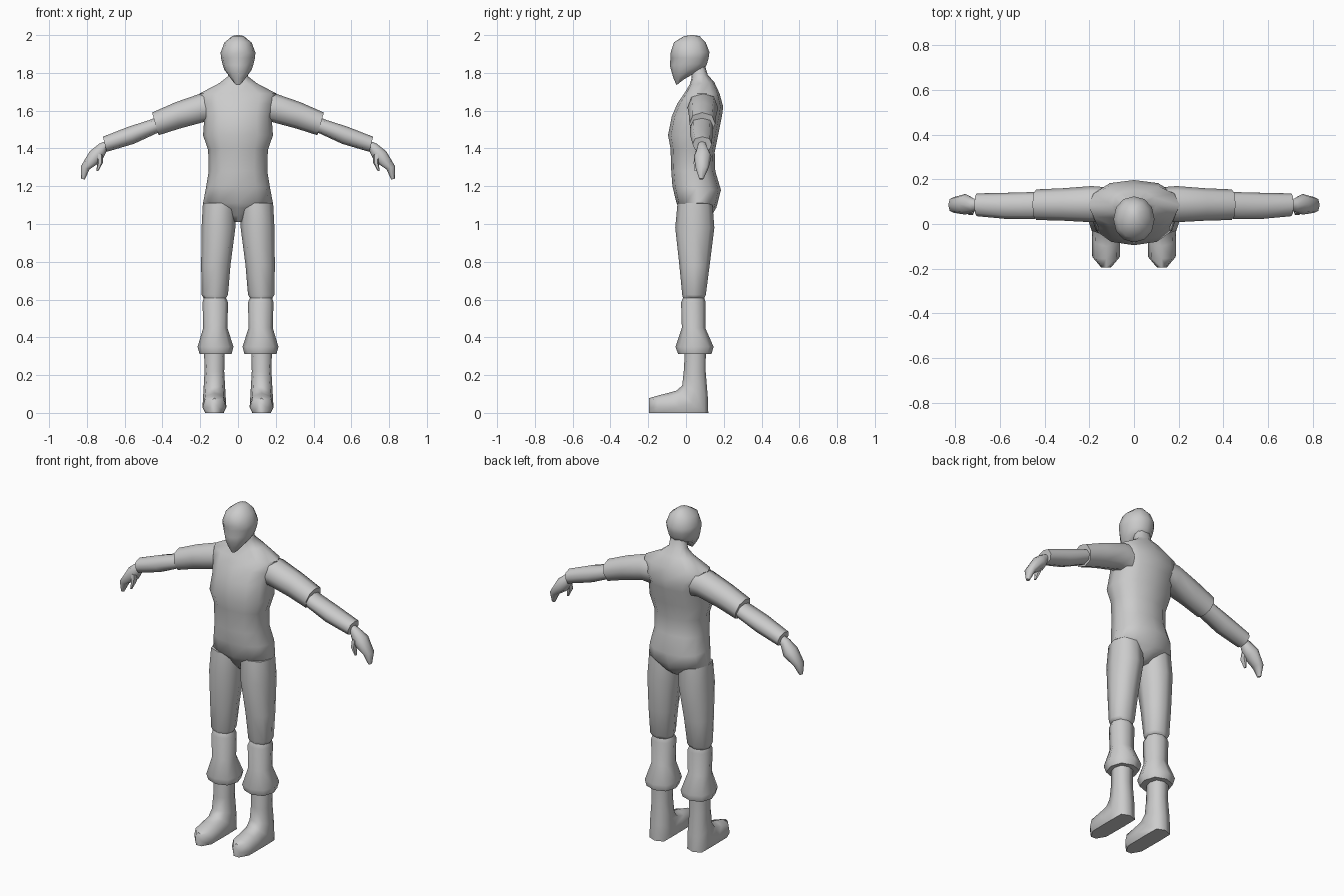
import bpy, bmesh, math
from mathutils import Vector as V

grey = bpy.data.materials.new("plain grey")
grey.diffuse_color = (0.6, 0.6, 0.6, 1)


def ring(a, b, w, n, p):
    """Loop through opposite points a and b, half width vector w, squareness p."""
    a, b, w = V(a), V(b), V(w)
    mid, half, pts = (a + b) / 2, (a - b) / 2, []
    for i in range(n):
        t = 2 * math.pi * i / n
        c, s = math.cos(t), math.sin(t)
        q = mid + half * math.copysign(abs(c) ** p, c) + w * math.copysign(abs(s) ** p, s)
        q.z = max(q.z, 0)
        pts.append(q)
    return pts


def loft(name, rings, n=8, p=0.85, mirror=False, edit=None):
    """Skin a list of (a, b, w) rings into a closed tube."""
    bm = bmesh.new()
    loops = [[bm.verts.new(q) for q in ring(*r, n, p)] for r in rings]
    for lo, hi in zip(loops, loops[1:]):
        for i in range(n):
            j = (i + 1) % n
            bm.faces.new((lo[i], lo[j], hi[j], hi[i]))
    bm.faces.new(loops[0][::-1])
    bm.faces.new(loops[-1])
    if edit:
        edit(loops)
    bmesh.ops.recalc_face_normals(bm, faces=bm.faces)
    me = bpy.data.meshes.new(name)
    bm.to_mesh(me)
    bm.free()
    ob = bpy.data.objects.new(name, me)
    bpy.context.collection.objects.link(ob)
    me.materials.append(grey)
    bpy.ops.object.select_all(action='DESELECT')
    ob.select_set(True)
    bpy.context.view_layer.objects.active = ob
    bpy.ops.object.shade_smooth_by_angle(angle=math.radians(60))
    if mirror:
        ob.modifiers.new("mirror", 'MIRROR')
    return ob


def body(hx, yf, zf, yb, zb, cx=0):
    """Roughly level ring: front and back points plus half width."""
    return (cx, yf, zf), (cx, yb, zb), (hx, 0, 0)


def limb(x0, x1, y0, y1, z):
    """Level ring of a leg from its extents."""
    return body((x1 - x0) / 2, y0, z, y1, z, (x0 + x1) / 2)


def arm(xt, zt, xb, zb, y0, y1):
    """Ring of an arm from its top and bottom points and y extents."""
    y = (y0 + y1) / 2
    return (xt, y, zt), (xb, y, zb), (0, (y1 - y0) / 2, 0)


# Torso with neck
loft("torso", [body(*r) for r in (
    (0.03, 0.02, 1.01, 0.11, 1.03),
    (0.07, -0.01, 1.045, 0.145, 1.06),
    (0.115, -0.035, 1.085, 0.16, 1.085),
    (0.185, -0.05, 1.11, 0.167, 1.11),
    (0.17, -0.072, 1.2, 0.185, 1.18),
    (0.155, -0.078, 1.28, 0.155, 1.28),
    (0.158, -0.082, 1.4, 0.152, 1.38),
    (0.185, -0.095, 1.47, 0.17, 1.47),
    (0.178, -0.075, 1.57, 0.19, 1.57),
    (0.195, -0.045, 1.64, 0.197, 1.62),
    (0.205, -0.01, 1.69, 0.178, 1.69),
    (0.10, 0.02, 1.74, 0.15, 1.75),
    (0.052, 0.03, 1.775, 0.115, 1.79),
    (0.048, 0.03, 1.85, 0.10, 1.84))], n=12)


# Head with shallow eye sockets and a nose ridge
def shape_face(loops):
    for i in (1, 11):
        loops[4][i].co.y += 0.012
    loops[3][0].co.y -= 0.008


loft("head", [body(*r) for r in (
    (0.022, -0.05, 1.735, 0.0, 1.775),
    (0.052, -0.066, 1.77, 0.07, 1.81),
    (0.072, -0.076, 1.805, 0.10, 1.825),
    (0.082, -0.078, 1.84, 0.112, 1.85),
    (0.09, -0.082, 1.88, 0.12, 1.88),
    (0.092, -0.082, 1.905, 0.124, 1.91),
    (0.072, -0.064, 1.962, 0.105, 1.96),
    (0.03, -0.01, 1.995, 0.072, 1.995),
    (0.008, 0.025, 2.0, 0.04, 2.0))], n=12, p=0.95, edit=shape_face)

# Arms
loft("sleeve", [arm(*r) for r in (
    (0.13, 1.70, 0.13, 1.53, 0.015, 0.165),
    (0.20, 1.69, 0.18, 1.54, 0.008, 0.17),
    (0.33, 1.645, 0.31, 1.505, 0.015, 0.16),
    (0.455, 1.59, 0.42, 1.47, 0.018, 0.155))], mirror=True)
loft("forearm", [arm(*r) for r in (
    (0.42, 1.57, 0.40, 1.49, 0.03, 0.14),
    (0.47, 1.55, 0.435, 1.478, 0.022, 0.143),
    (0.58, 1.515, 0.55, 1.425, 0.022, 0.14),
    (0.715, 1.462, 0.695, 1.382, 0.035, 0.137))], mirror=True)
loft("hand", [arm(*r) for r in (
    (0.70, 1.44, 0.69, 1.40, 0.065, 0.107),
    (0.735, 1.425, 0.705, 1.365, 0.055, 0.115),
    (0.785, 1.385, 0.725, 1.33, 0.042, 0.135),
    (0.832, 1.305, 0.785, 1.29, 0.05, 0.12),
    (0.83, 1.24, 0.812, 1.235, 0.07, 0.092))], mirror=True)
loft("thumb", [arm(*r) for r in (
    (0.75, 1.375, 0.715, 1.365, 0.045, 0.085),
    (0.745, 1.325, 0.715, 1.325, 0.038, 0.072),
    (0.75, 1.28, 0.74, 1.28, 0.045, 0.062))], n=6, mirror=True)

# Legs
loft("thigh", [limb(*r) for r in (
    (0.012, 0.186, -0.045, 0.14, 1.11),
    (0.014, 0.193, -0.057, 0.15, 0.98),
    (0.04, 0.195, -0.035, 0.125, 0.78),
    (0.053, 0.193, -0.02, 0.105, 0.625),
    (0.065, 0.18, -0.015, 0.095, 0.605))], mirror=True)
loft("trouser_cuff", [limb(*r) for r in (
    (0.065, 0.18, -0.015, 0.095, 0.612),
    (0.053, 0.188, -0.026, 0.104, 0.585),
    (0.056, 0.184, -0.022, 0.102, 0.45),
    (0.024, 0.214, -0.056, 0.146, 0.35),
    (0.034, 0.204, -0.042, 0.135, 0.312))], mirror=True)
loft("boot", [body(*r, 0.125) for r in (
    (0.055, -0.005, 0.34, 0.105, 0.34),
    (0.052, -0.012, 0.22, 0.104, 0.22),
    (0.058, -0.02, 0.145, 0.115, 0.09),
    (0.062, -0.05, 0.118, 0.118, -0.02),
    (0.064, -0.10, 0.104, 0.02, -0.04),
    (0.062, -0.155, 0.09, -0.14, -0.03),
    (0.022, -0.195, 0.078, -0.195, -0.02))], p=0.75, mirror=True)
